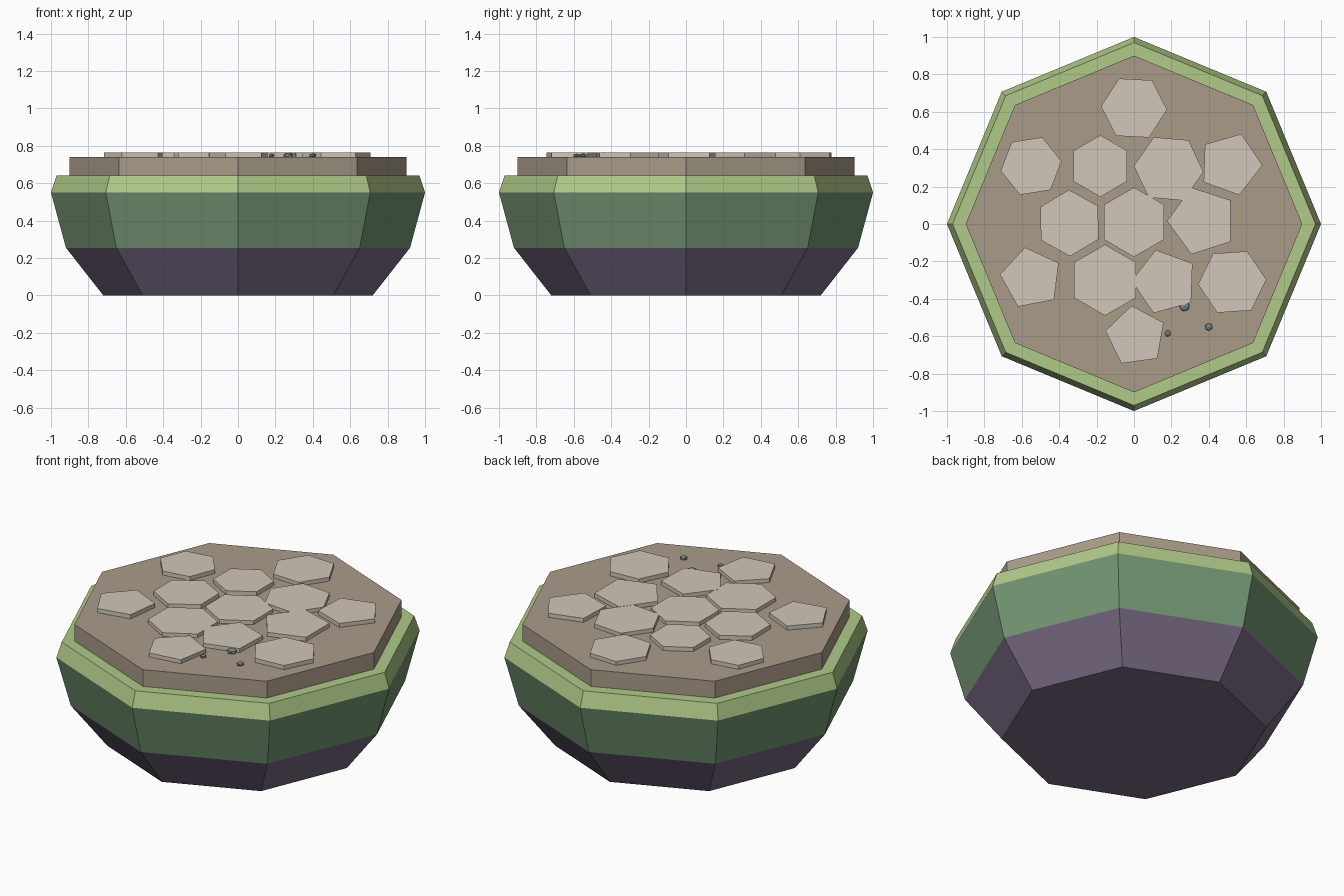
import bpy, bmesh
from math import radians, cos, sin

if "Cube" in bpy.data.objects:
    bpy.data.objects.remove(bpy.data.objects["Cube"])


def material(name, rgb):
    m = bpy.data.materials.new(name)
    m.diffuse_color = (*rgb, 1)
    m.use_nodes = True
    m.node_tree.nodes["Principled BSDF"].inputs["Base Color"].default_value = m.diffuse_color
    return m


def add_object(name, bm, mat):
    bmesh.ops.recalc_face_normals(bm, faces=bm.faces)
    me = bpy.data.meshes.new(name)
    bm.to_mesh(me)
    bm.free()
    me.materials.append(mat)
    ob = bpy.data.objects.new(name, me)
    bpy.context.collection.objects.link(ob)
    return ob


def frustum(name, sides, r0, r1, z0, z1, mat, cx=0, cy=0, rot=0):
    """Closed flat-sided prism that may taper from r0 to r1."""
    bm = bmesh.new()
    rings = []
    for r, z in ((r0, z0), (r1, z1)):
        angles = [radians(rot + 360 * i / sides) for i in range(sides)]
        rings.append([bm.verts.new((cx + r * cos(a), cy + r * sin(a), z)) for a in angles])
    low, high = rings
    bm.faces.new(low[::-1])
    bm.faces.new(high)
    for i in range(sides):
        j = (i + 1) % sides
        bm.faces.new((low[i], low[j], high[j], high[i]))
    return add_object(name, bm, mat)


purple = material("rock_purple", (0.19, 0.145, 0.23))
green = material("grass_dark", (0.17, 0.30, 0.17))
lime = material("grass_light", (0.44, 0.59, 0.25))
dirt = material("path_dirt", (0.40, 0.33, 0.25))
stone = material("paving_stone", (0.64, 0.57, 0.48))
grey = material("pebble_grey", (0.22, 0.25, 0.26))

# Octagonal island layers
frustum("rock_base", 8, 0.72, 0.92, 0.0, 0.255, purple)
frustum("grass_side", 8, 0.92, 1.0, 0.255, 0.55, green)
frustum("grass_rim", 8, 1.0, 0.97, 0.55, 0.64, lime)
frustum("dirt_plaza", 8, 0.90, 0.90, 0.64, 0.74, dirt)

# Paving stones: x, y, radius, sides, rotation
stones = [
    (0.00, 0.62, 0.177, 6, -3),
    (-0.55, 0.31, 0.165, 6, 9),
    (-0.18, 0.31, 0.165, 6, 30),
    (0.185, 0.295, 0.187, 6, -5),
    (0.515, 0.32, 0.172, 5, -2),
    (-0.345, 0.005, 0.178, 6, 31),
    (0.00, 0.01, 0.186, 6, 30),
    (0.365, 0.016, 0.188, 5, 36),
    (-0.55, -0.29, 0.168, 5, 29),
    (-0.155, -0.30, 0.190, 6, 30),
    (0.165, -0.31, 0.178, 5, 34),
    (0.525, -0.31, 0.183, 6, 4),
    (0.01, -0.60, 0.165, 5, 26),
]
for i, (x, y, r, n, rot) in enumerate(stones):
    top = 0.763 + 0.001 * (i % 3)
    frustum(f"paving_stone_{i + 1}", n, r, r, 0.735, top, stone, x, y, rot)

# Loose pebbles
for i, (x, y, r) in enumerate([(0.27, -0.44, 0.03), (0.40, -0.55, 0.022), (0.18, -0.585, 0.018)]):
    bm = bmesh.new()
    bmesh.ops.create_icosphere(bm, subdivisions=1, radius=r)
    bmesh.ops.scale(bm, vec=(1, 1, 0.6), verts=bm.verts)
    bmesh.ops.translate(bm, vec=(x, y, 0.748), verts=bm.verts)
    add_object(f"pebble_{i + 1}", bm, grey)
